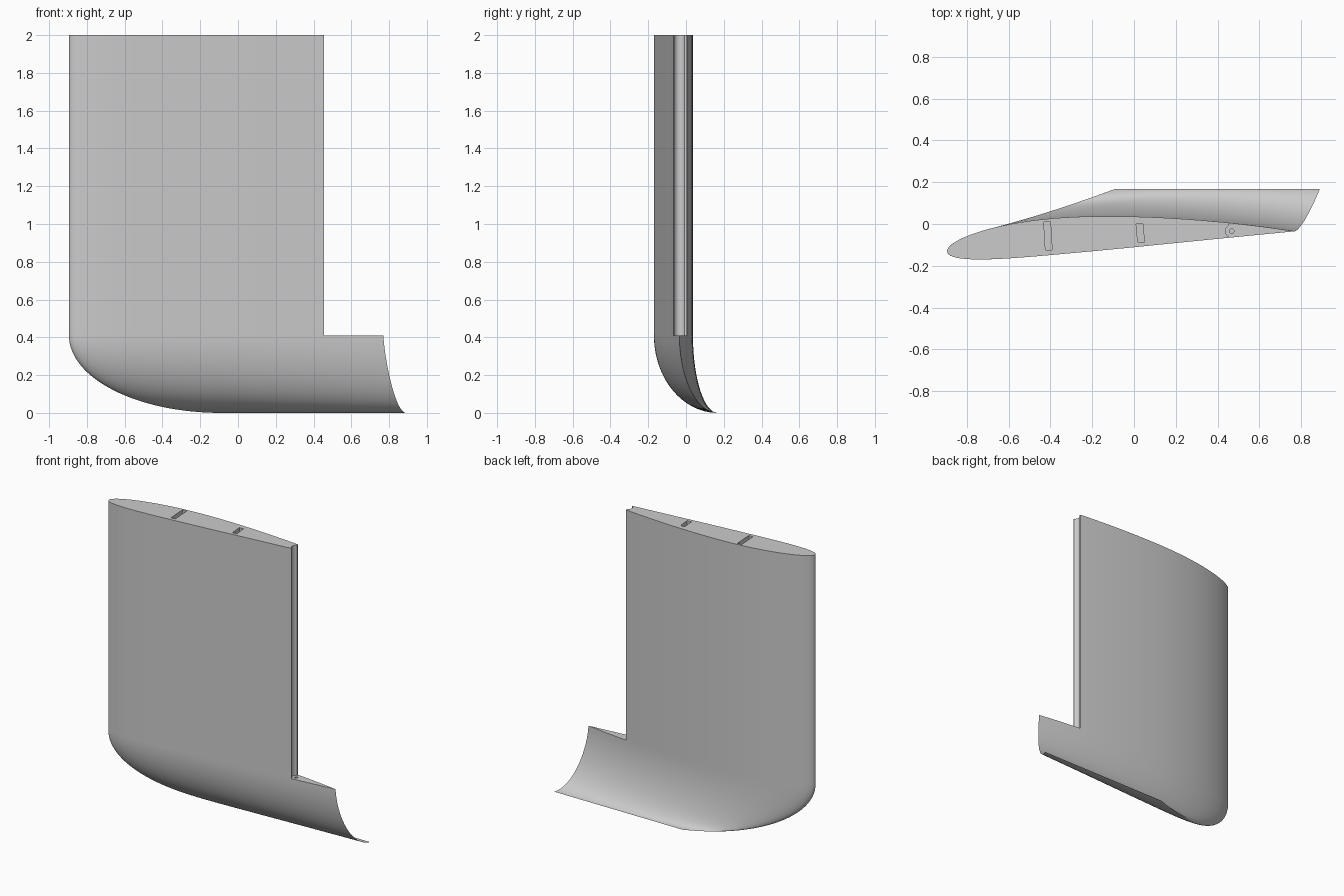
import bpy, bmesh, math
from mathutils import Vector

cube = bpy.data.objects.get("Cube")
if cube:
    bpy.data.objects.remove(cube)

grey = bpy.data.materials.new("light grey")
grey.use_nodes = True
colour = (0.6, 0.6, 0.6, 1)
grey.diffuse_color = colour
grey.node_tree.nodes["Principled BSDF"].inputs["Base Color"].default_value = colour

LEAD, TRAIL = Vector((-0.895, -0.13)), Vector((0.77, -0.035))
CHORD = TRAIL.x - LEAD.x
JOINT, TOP, CUT_X = 0.41, 2.0, 0.455


def airfoil(s, side):
    """Point on the upper (side 1) or lower (side -1) surface at chord fraction s."""
    half = 0.525 * (0.2969 * math.sqrt(s) - 0.126 * s - 0.3516 * s**2
                    + 0.2843 * s**3 - 0.1036 * s**4)
    if s < 0.4:
        camber = 0.1625 * (0.8 * s - s * s)
    else:
        camber = 0.0722 * (0.2 + 0.8 * s - s * s)
    p = LEAD.lerp(TRAIL, s)
    return Vector((p.x, p.y + CHORD * (camber + side * half)))


def outline(end, n):
    """Upper surface from back to nose, then lower surface from nose to back."""
    steps = [end * (1 - math.cos(math.pi / 2 * i / n)) for i in range(n + 1)]
    return ([airfoil(s, 1) for s in reversed(steps)]
            + [airfoil(s, -1) for s in steps[1:]])


def make(name, bm):
    bmesh.ops.remove_doubles(bm, verts=bm.verts, dist=0.0001)
    bmesh.ops.recalc_face_normals(bm, faces=bm.faces)
    mesh = bpy.data.meshes.new(name)
    bm.to_mesh(mesh)
    bm.free()
    mesh.materials.append(grey)
    obj = bpy.data.objects.new(name, mesh)
    bpy.context.collection.objects.link(obj)
    return obj


def prism(name, points, z0, z1):
    bm = bmesh.new()
    face = bm.faces.new([bm.verts.new((p[0], p[1], z0)) for p in points])
    new = bmesh.ops.extrude_face_region(bm, geom=[face])["geom"]
    bmesh.ops.translate(bm, vec=(0, 0, z1 - z0),
                        verts=[v for v in new if isinstance(v, bmesh.types.BMVert)])
    return make(name, bm)


def cut(target, cutter):
    mod = target.modifiers.new("cut", "BOOLEAN")
    mod.operation, mod.solver, mod.object = "DIFFERENCE", "EXACT", cutter
    cutter.hide_render = True
    cutter.hide_set(True)


def smooth(obj):
    bpy.ops.object.select_all(action="DESELECT")
    obj.select_set(True)
    bpy.context.view_layer.objects.active = obj
    bpy.ops.object.shade_smooth_by_angle(angle=math.radians(35))


# Main panel with a hollow cove along its rear edge
front = outline((CUT_X - LEAD.x) / CHORD, 32)
cove = [(0.468 + 0.03 * math.cos(a), -0.034 + 0.03 * math.sin(a))
        for a in (math.radians(245 - 13 * i) for i in range(11))]
panel = prism("wing_panel", front + cove, JOINT, TOP)
smooth(panel)

# Two spar slots running down the panel
for i, (x, y0, y1) in enumerate([(-0.412, -0.125, 0.01), (0.03, -0.085, 0.0)]):
    w, lean = 0.016, 0.004
    corners = [(x - w + lean, y0), (x + w + lean, y0), (x + w - lean, y1), (x - w - lean, y1)]
    cut(panel, prism(f"slot_cutter_{i + 1}", corners, JOINT + 0.01, TOP + 0.1))

# Swept tip: sections slide sideways while dropping along a quarter ellipse
bm = bmesh.new()
base = outline(1, 40)
rings, n = [], 32
for j in range(n + 1):
    a = math.pi / 2 * j / n
    u, z = 1 - math.cos(a), JOINT * (1 - math.sin(a))
    nose = LEAD.x + (-0.09 - LEAD.x) * u
    tail = TRAIL.x + 0.12 * u**0.7
    rings.append([bm.verts.new((nose + (tail - nose) * (p.x - LEAD.x) / CHORD,
                                p.y + (0.168 - p.y) * u, z)) for p in base])
for r0, r1 in zip(rings, rings[1:]):
    for i in range(len(base) - 1):
        bm.faces.new((r0[i], r0[i + 1], r1[i + 1], r1[i]))
bm.faces.new(rings[0][:-1])
tip = make("curved_tip", bm)
smooth(tip)

# Hinge pin hole in the top of the tip
hole = [(0.468 + 0.011 * math.cos(math.tau * i / 16),
         -0.034 + 0.011 * math.sin(math.tau * i / 16)) for i in range(16)]
cut(tip, prism("hinge_hole_cutter", hole, JOINT - 0.06, JOINT + 0.05))
